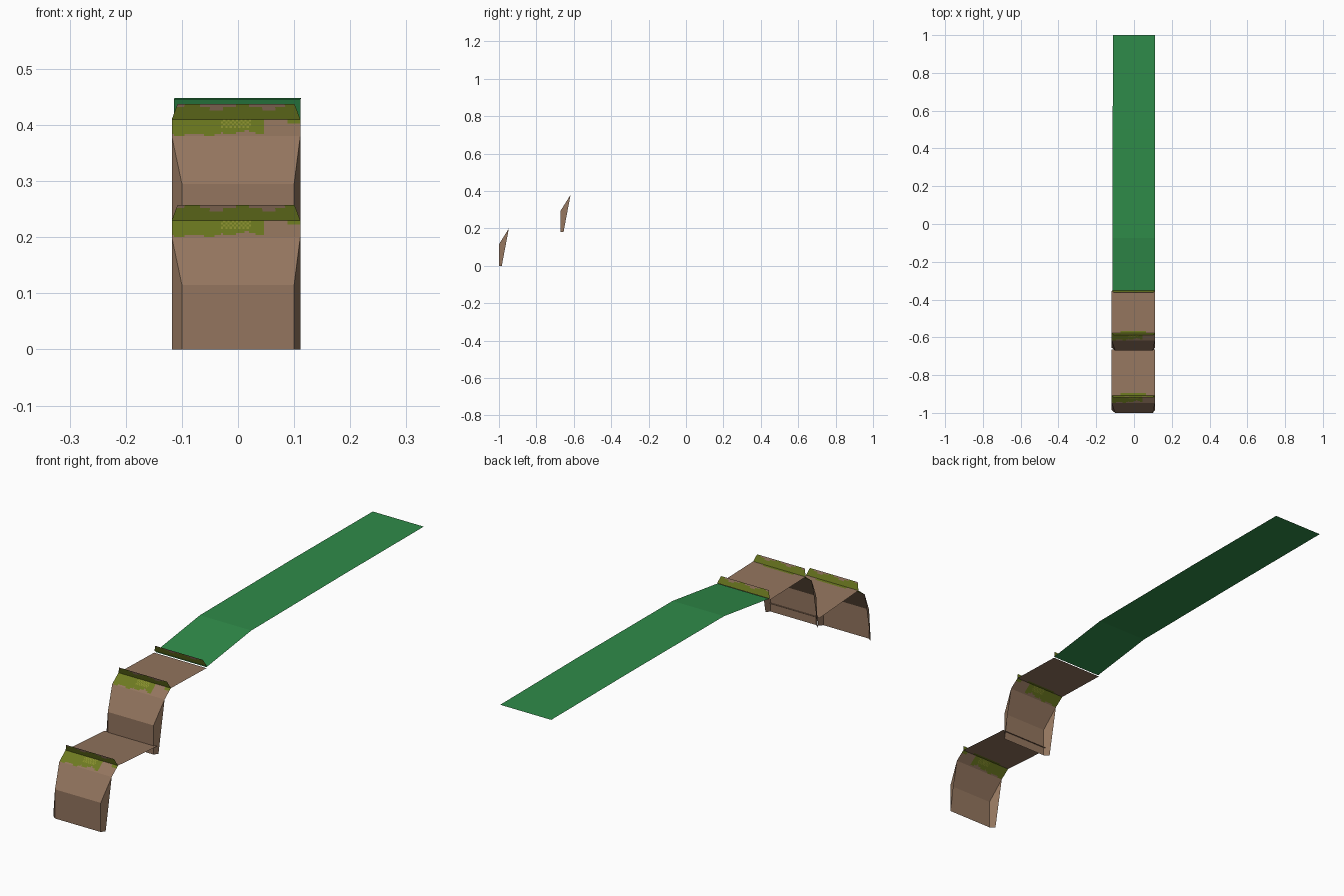
import bpy
import math
from mathutils import Vector

if "Cube" in bpy.data.objects:
    bpy.data.objects.remove(bpy.data.objects["Cube"])


def mat(name, r, g, b):
    lin = [((c / 255 + 0.055) / 1.055) ** 2.4 for c in (r, g, b)]
    m = bpy.data.materials.new(name)
    m.diffuse_color = (*lin, 1)
    m.use_nodes = True
    m.node_tree.nodes["Principled BSDF"].inputs["Base Color"].default_value = m.diffuse_color
    return m


BROWN = mat("earth brown", 147, 117, 94)
MOSS = mat("moss green", 109, 122, 32)
LIGHT = mat("pale moss", 140, 145, 48)
GREEN = mat("grass green", 47, 139, 73)
MATS = [BROWN, MOSS, LIGHT, GREEN]

XL, XR = -0.118, 0.111     # outer side edges


def patch(data, a, b, c, d, nu=1, nv=1, rule=lambda u, v, p: 0):
    """Bilinear sheet: a-b bottom edge, d-c top edge; colour by rule."""
    verts, faces, ids = data
    a, b, c, d = map(Vector, (a, b, c, d))
    start = len(verts)

    def at(u, v):
        return a.lerp(b, u).lerp(d.lerp(c, u), v)
    for j in range(nv + 1):
        for i in range(nu + 1):
            verts.append(at(i / nu, j / nv))
    for j in range(nv):
        for i in range(nu):
            k = start + j * (nu + 1) + i
            faces.append((k, k + 1, k + nu + 2, k + nu + 1))
            u, v = (i + 0.5) / nu, (j + 0.5) / nv
            ids.append(rule(u, v, at(u, v)))


def finish(name, data):
    me = bpy.data.meshes.new(name)
    me.from_pydata(data[0], [], data[1])
    for m in MATS:
        me.materials.append(m)
    for p, i in zip(me.polygons, data[2]):
        p.material_index = i
    ob = bpy.data.objects.new(name, me)
    bpy.context.collection.objects.link(ob)
    return ob


def brow_rule(u, v, p):
    """Moss hanging over the cliff brow, lower edge varies with x."""
    x = p.x
    if x < -0.03:
        edge = 0.0 + 0.12 * abs(math.sin(x * 60))
    elif x < 0.045:
        edge = 0.22 + 0.1 * math.sin(x * 110)
    elif x > 0.09:
        edge = 0.75
    else:
        edge = 1.0
    if v < edge:
        return 0
    if -0.03 < x < 0.022 and v > 0.45:
        return 2 if (int(u * 60) + int(v * 8)) % 2 else 1
    return 1


def lip_rule(u, v, p):
    return 0 if v > 0.8 + 0.15 * math.sin(p.x * 70 + 1) else 1


def ledge_rule(u, v, p):
    return 1 if v < 0.06 and -0.075 < p.x < 0.06 else 0


def lip(name, y, z):
    data = ([], [], [])
    patch(data, (XL, y, z), (XR, y, z), (XR - 0.01, y - 0.01, z + 0.027),
          (XL + 0.01, y - 0.01, z + 0.027), 46, 5, lip_rule)
    finish(name, data)


def step(n, y, z, depth_end, drop):
    # cliff front with chamfered sides and a mossy brow
    data = ([], [], [])
    f0, f1 = z, z + 0.115
    patch(data, (-0.1, y, f0), (0.1, y, f0), (0.1, y, f1), (-0.1, y, f1))
    ym, zm = y + 0.053, z + 0.2
    patch(data, (-0.1, y, f1), (0.1, y, f1), (XR, ym, zm), (XL, ym, zm))
    patch(data, (0.1, y, f0), (XR, y + 0.015, f0), (XR, ym, zm), (0.1, y, f1))
    patch(data, (XL, y + 0.015, f0), (-0.1, y, f0), (-0.1, y, f1), (XL, ym, zm))
    yt, zt = y + 0.092, z + 0.23
    patch(data, (XL, ym, zm), (XR, ym, zm), (XR, yt, zt), (XL, yt, zt),
          60, 8, brow_rule)
    finish(f"cliff_front_{n}", data)
    # ledge behind the brow
    data = ([], [], [])
    e = zt - drop
    patch(data, (XL, yt, zt), (XR, yt, zt), (XR, depth_end, e),
          (XL, depth_end, e), 24, 20, ledge_rule)
    finish(f"ledge_{n}", data)
    lip(f"mossy_lip_{n}", yt, zt)


step(1, -1.0, 0.0, -0.665, 0.016)
step(2, -0.67, 0.18, -0.355, 0.006)
lip("mossy_lip_3", -0.353, 0.41)

# grass slope: short rise, then a long level strip
data = ([], [], [])
path = [(-0.355, 0.408, -0.114, 0.111), (-0.075, 0.446, -0.114, 0.111),
        (0.5, 0.448, -0.113, 0.112), (1.0, 0.446, -0.111, 0.112)]
for (y0, z0, l0, r0), (y1, z1, l1, r1) in zip(path, path[1:]):
    patch(data, (l0, y0, z0), (r0, y0, z0), (r1, y1, z1), (l1, y1, z1),
          1, 1, lambda u, v, p: 3)
finish("grass_slope", data)
